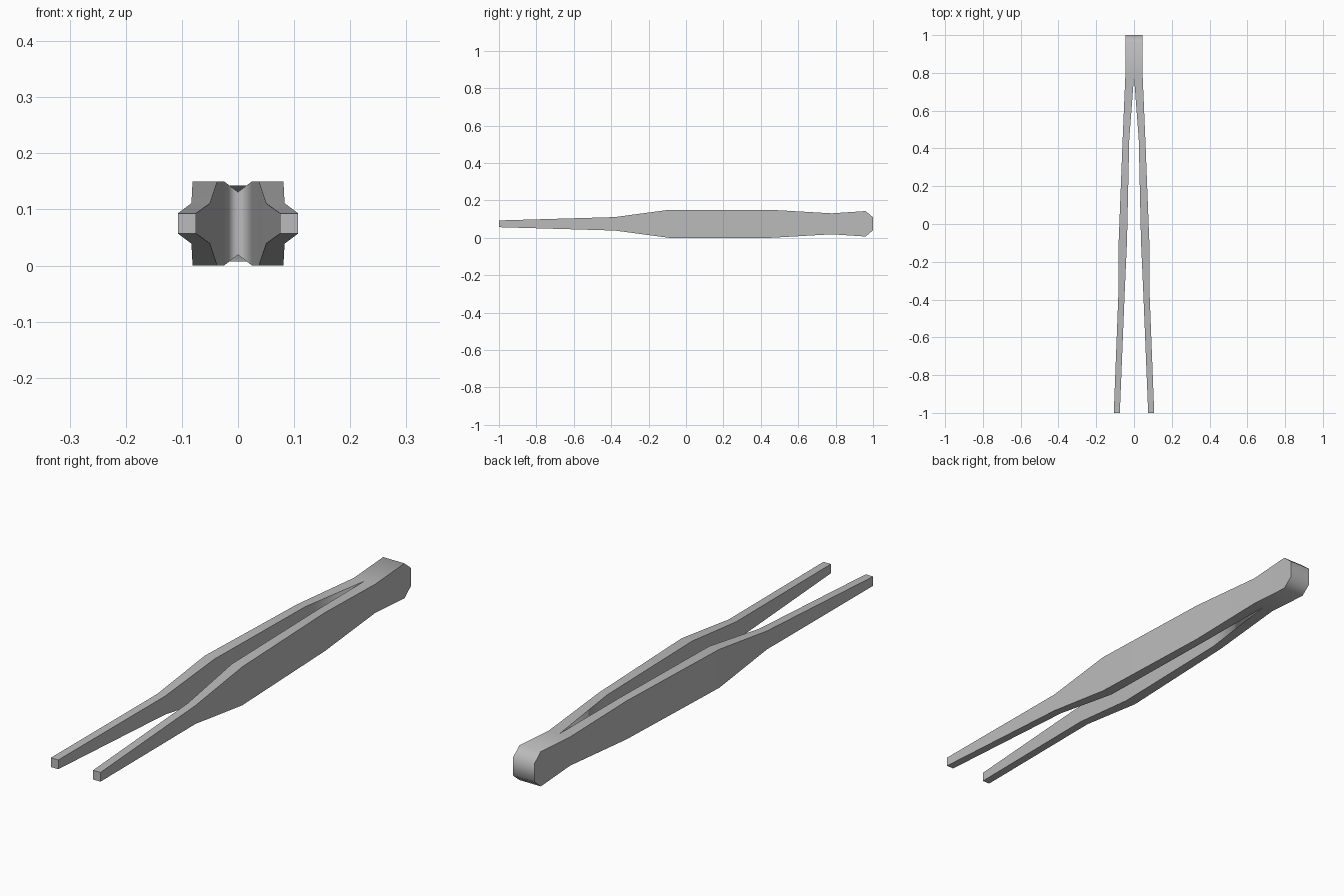
import bpy
import bmesh
import math

cube = bpy.data.objects.get("Cube")
if cube:
    bpy.data.objects.remove(cube, do_unlink=True)

MID_Z = 0.075

# Cross-sections along one arm: y, inner x, outer x, half height
SECTIONS = [
    (-1.0, 0.075, 0.107, 0.018),
    (-0.38, 0.05, 0.083, 0.036),
    (-0.09, 0.037, 0.081, 0.075),
    (0.45, 0.025, 0.06, 0.075),
    (0.78, 0.0, 0.046, 0.056),
    (0.96, 0.0, 0.046, 0.068),
    (1.0, 0.0, 0.046, 0.035),
]

# Metal material
steel = bpy.data.materials.new("grey steel")
steel.use_nodes = True
colour = (0.5, 0.5, 0.5, 1)
steel.diffuse_color = colour
steel.node_tree.nodes["Principled BSDF"].inputs["Base Color"].default_value = colour

# Loft one arm, leaving the centre plane open where the two arms join
bm = bmesh.new()
rings = []
for y, inner, outer, half in SECTIONS:
    corners = [(inner, -half), (outer, -half), (outer, half), (inner, half)]
    rings.append([bm.verts.new((x, y, MID_Z + z)) for x, z in corners])
for a, b in zip(rings, rings[1:]):
    for i in range(4):
        j = (i + 1) % 4
        quad = (a[i], a[j], b[j], b[i])
        if any(v.co.x > 0 for v in quad):
            bm.faces.new(quad)
bm.faces.new(rings[0])
bm.faces.new(rings[-1])
bmesh.ops.recalc_face_normals(bm, faces=bm.faces)

mesh = bpy.data.meshes.new("tweezer_arms")
bm.to_mesh(mesh)
bm.free()
mesh.materials.append(steel)
arms = bpy.data.objects.new("tweezer_arms", mesh)
bpy.context.collection.objects.link(arms)

# Smooth the rounded back end, keep the long edges sharp
bpy.ops.object.select_all(action="DESELECT")
arms.select_set(True)
bpy.context.view_layer.objects.active = arms
bpy.ops.object.shade_smooth_by_angle(angle=math.radians(60))

# Second arm
mirror = arms.modifiers.new("mirror", "MIRROR")
mirror.use_clip = True
mirror.merge_threshold = 0.0005
